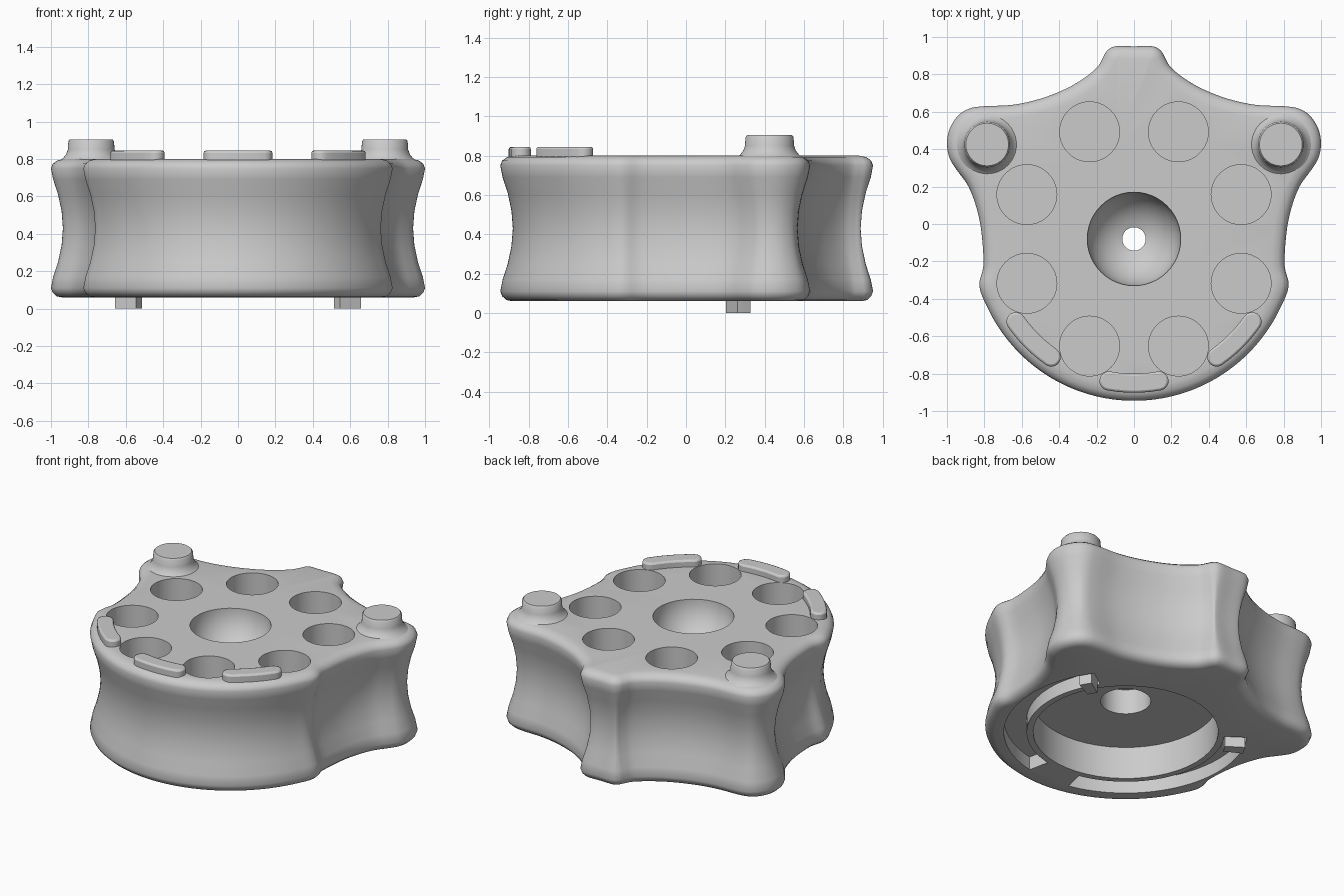
import bpy, bmesh
from math import sin, cos, pi, radians
from mathutils import Vector

if "Cube" in bpy.data.objects:
    bpy.data.objects.remove(bpy.data.objects["Cube"])

CY = -0.08  # y of the central axis


def smooth(ob, angle=35):
    bpy.ops.object.select_all(action='DESELECT')
    ob.select_set(True)
    bpy.context.view_layer.objects.active = ob
    bpy.ops.object.shade_smooth_by_angle(angle=radians(angle))


def loft(name, rings):
    """Skin closed counter-clockwise rings, bottom to top, and cap both ends."""
    bm = bmesh.new()
    vs = [[bm.verts.new(p) for p in ring] for ring in rings]
    n = len(vs[0])
    for a, b in zip(vs, vs[1:]):
        for i in range(n):
            j = (i + 1) % n
            bm.faces.new((a[i], a[j], b[j], b[i]))
    bm.faces.new(vs[0][::-1])
    bm.faces.new(vs[-1])
    me = bpy.data.meshes.new(name)
    bm.to_mesh(me)
    bm.free()
    ob = bpy.data.objects.new(name, me)
    bpy.context.collection.objects.link(ob)
    return ob


def lathe(name, profile, x, y, n=48):
    """Stack of circles from (radius, z) pairs."""
    return loft(name, [[(x + r * cos(2 * pi * i / n), y + r * sin(2 * pi * i / n), z)
                        for i in range(n)] for r, z in profile])


def sector(name, r0, r1, a0, a1, z0, z1, rounded):
    """Curved bar about the central axis, ends square or rounded."""
    steps = max(6, int(abs(a1 - a0) / 3))
    h, m = (r1 - r0) / 2, (r1 + r0) / 2
    angs = [radians(a0 + (a1 - a0) * i / steps) for i in range(steps + 1)]
    pts = [Vector((r1 * cos(a), r1 * sin(a))) for a in angs]

    def cap(a, start):
        c = Vector((m * cos(a), m * sin(a)))
        return [c + h * Vector((cos(a + start + pi * k / 8), sin(a + start + pi * k / 8)))
                for k in range(1, 8)]
    if rounded:
        pts += cap(angs[-1], 0)
    pts += [Vector((r0 * cos(a), r0 * sin(a))) for a in reversed(angs)]
    if rounded:
        pts += cap(angs[0], pi)
    return loft(name, [[(p.x, p.y + CY, z) for p in pts] for z in (z0, z1)])


def spline(pts, sub=4):
    out = []
    n = len(pts)
    for i in range(n):
        a, b, c, d = (pts[(i + k) % n] for k in (-1, 0, 1, 2))
        for s in range(sub):
            t = s / sub
            out.append(0.5 * (2 * b + (c - a) * t + (2 * a - 5 * b + 4 * c - d) * t * t
                              + (3 * b - a - 3 * c + d) * t ** 3))
    return out


# Body outline: round front, two ears and a rear nub
half = [(0.865 * cos(radians(a)), CY + 0.865 * sin(radians(a))) for a in range(-82, -25, 8)]
half += [(.827, -.333), (.805, -.22), (.815, -.05), (.84, .08), (.885, .2), (.945, .285),
         (.985, .35), (1, .43), (.985, .51), (.94, .58), (.88, .617), (.8, .63), (.65, .637),
         (.5, .67), (.36, .725), (.26, .785), (.195, .84), (.168, .885), (.145, .925), (.1, .95)]
outline = [Vector((0, CY - 0.865))] + [Vector(p) for p in half] + [Vector((0, .95))]
outline += [Vector((-x, y)) for x, y in reversed(half)]


def inset(d):
    res = []
    for i, p in enumerate(outline):
        a = (p - outline[i - 1]).normalized()
        b = (outline[(i + 1) % len(outline)] - p).normalized()
        t = (a + b).normalized()
        res.append(p - d * Vector((t.y, -t.x)))
    return spline(res)


# Waisted side wall with rounded rims: (z, inset)
wall = [(.06, .06), (.066, .03), (.085, .01), (.11, 0), (.17, .012), (.25, .038), (.34, .057),
        (.43, .064), (.52, .057), (.61, .038), (.69, .012), (.75, 0), (.775, .01),
        (.793, .035), (.80, .07)]
body = loft("body", [[(p.x, p.y, z) for p in inset(d)] for z, d in wall])

# Cutters: stepped central bore with bowl, eight pockets, two curved grooves
bowl = [(.25 * sin(radians(a)), .8 - .25 * cos(radians(a))) for a in range(22, 90, 8)]
bore = [(.57, -.1), (.57, .28), (.155, .28), (.155, .45), (.0625, .45), (.0625, .557)]
cutters = [lathe("bore_cutter", bore + bowl + [(.25, .8), (.25, .9)], 0, CY)]
for k in range(8):
    a = radians(22.5 + 45 * k)
    cutters.append(lathe("pocket_cutter", [(.16, .36), (.16, .9)],
                         .62 * cos(a), CY + .62 * sin(a), 40))
for a0, a1 in ((-78, 35), (145, 258)):
    cutters.append(sector("groove_cutter", .61, .75, a0, a1, -.1, .15, False))
for c in cutters:
    m = body.modifiers.new(c.name, 'BOOLEAN')
    m.operation = 'DIFFERENCE'
    m.solver = 'EXACT'
    m.object = c
bpy.context.view_layer.update()
cut = bpy.data.meshes.new_from_object(
    body.evaluated_get(bpy.context.evaluated_depsgraph_get()))
body.modifiers.clear()
body.data = cut
for c in cutters:
    bpy.data.objects.remove(c)
smooth(body)

# Posts on the ears, flared at the base
for side, x in (("left", -.785), ("right", .785)):
    smooth(lathe(side + "_post", [(.17, .76), (.17, .79), (.15, .805), (.134, .825),
                                  (.125, .85), (.122, .895), (.114, .905)], x, .425))

# Raised grip bars along the front edge
for name, a in (("left", -135), ("front", -90), ("right", -45)):
    bar = sector(name + "_grip_bar", .72, .822, a - 10, a + 10, .75, .845, True)
    b = bar.modifiers.new("soft_edge", 'BEVEL')
    b.width, b.segments, b.limit_method = .012, 2, 'ANGLE'
    b.angle_limit = radians(50)
    smooth(bar)

# Feet at the groove ends
for side, a in (("right", 30.5), ("left", 149.5)):
    sector(side + "_foot", .615, .74, a - 3, a + 3, 0, .16, False)
